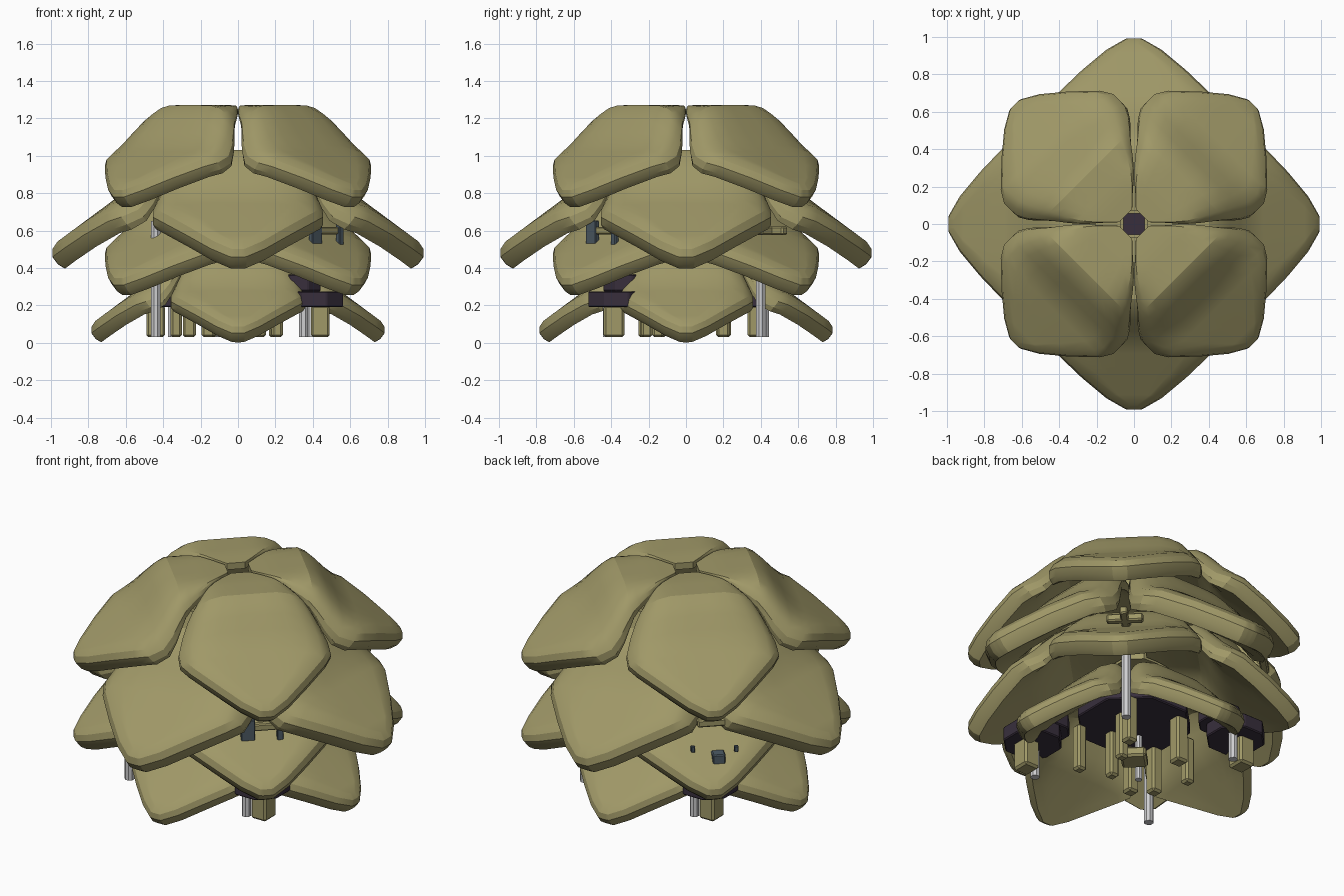
import bpy, bmesh, math
from mathutils import Vector

if "Cube" in bpy.data.objects:
    bpy.data.objects.remove(bpy.data.objects["Cube"])


def material(name, rgb):
    m = bpy.data.materials.new(name)
    m.diffuse_color = (*rgb, 1)
    m.use_nodes = True
    m.node_tree.nodes["Principled BSDF"].inputs["Base Color"].default_value = m.diffuse_color
    return m


OLIVE = material("olive", (0.35, 0.315, 0.137))
DARK = material("dark_plum", (0.040, 0.028, 0.046))
GREY = material("light_grey", (0.62, 0.62, 0.63))
SLATE = material("slate_blue", (0.075, 0.105, 0.13))


def finish(name, bm, mat, loc=(0, 0, 0), rot=0.0, scale=(1, 1, 1)):
    bmesh.ops.recalc_face_normals(bm, faces=bm.faces)
    me = bpy.data.meshes.new(name)
    bm.to_mesh(me)
    bm.free()
    me.materials.append(mat)
    return place(name, me, loc, rot, scale)


def place(name, me, loc, rot=0.0, scale=(1, 1, 1)):
    ob = bpy.data.objects.new(name, me)
    bpy.context.collection.objects.link(ob)
    ob.location = loc
    ob.rotation_euler = (0, 0, rot)
    ob.scale = scale
    return ob


def box(name, mat, centre, size, rot=0.0, bevel=0.012):
    bm = bmesh.new()
    bmesh.ops.create_cube(bm, size=1)
    bmesh.ops.scale(bm, vec=size, verts=bm.verts)
    if bevel:
        bmesh.ops.bevel(bm, geom=bm.edges[:], offset=bevel, segments=1, affect='EDGES')
    return finish(name, bm, mat, centre, rot)


def prism(name, mat, x, y, z0, z1, r, sides=8, bevel=0.0):
    bm = bmesh.new()
    bmesh.ops.create_cone(bm, cap_ends=True, segments=sides, radius1=r, radius2=r, depth=z1 - z0)
    if bevel:
        bmesh.ops.bevel(bm, geom=bm.edges[:], offset=bevel, segments=1, affect='EDGES')
    return finish(name, bm, mat, (x, y, (z0 + z1) / 2), math.pi / 8)


# ---- leaf plate: radial profile (distance, height) and half widths (distance, width)
PROFILE = [(0.07, -0.01), (0.2, 0.0), (0.4, 0.0), (0.45, -0.028), (0.51, -0.092), (0.57, -0.168),
           (0.64, -0.248), (0.96, -0.485)]
WIDTHS = [(0.07, 0.055), (0.14, 0.125), (0.2, 0.18), (0.25, 0.216), (0.3, 0.246), (0.35, 0.273),
          (0.4, 0.298), (0.45, 0.325), (0.51, 0.355), (0.57, 0.382), (0.64, 0.385), (0.69, 0.355),
          (0.81, 0.23), (0.915, 0.105), (0.965, 0.025)]
COLS = [-1, -0.8, -0.55, -0.2, 0.2, 0.55, 0.8, 1]


def ramp(d, a, b):
    return min(1, max(0, (d - a) / (b - a)))


def height(d, lat):
    for (a, za), (b, zb) in zip(PROFILE, PROFILE[1:]):
        if d <= b:
            break
    side = max(0, abs(lat) - 0.15)
    return za + (zb - za) * (d - a) / (b - a) - 2.2 * side ** 2 * (1 - 0.8 * ramp(d, 0.45, 0.68))


def point(d, lat, depth):
    # point at some depth below the top surface
    k = ramp(d, 0.12, 0.5)
    return Vector((d - 0.6 * depth * ramp(d, 0.35, 0.6), lat, height(d, lat) - 0.8 * depth * (0.4 + 0.6 * k)))


def leaf_mesh():
    bm = bmesh.new()
    n, m = len(WIDTHS), len(COLS)
    plan = [[(d, w * c) for c in COLS] for d, w in WIDTHS]
    border = [(0, j) for j in range(m)] + [(i, m - 1) for i in range(1, n)]
    border += [(n - 1, j) for j in range(m - 2, -1, -1)] + [(i, 0) for i in range(n - 2, 0, -1)]
    grids = []
    for depth in (0.0, 0.14):
        g = [[bm.verts.new(point(d, l, depth)) for d, l in row] for row in plan]
        for i in range(n - 1):
            for j in range(m - 1):
                bm.faces.new((g[i][j], g[i + 1][j], g[i + 1][j + 1], g[i][j + 1]))
        grids.append(g)
    rings = [[grids[0][i][j] for i, j in border]]
    outline = [Vector(plan[i][j]) for i, j in border]
    # chunky bevelled rim
    for out, depth in ((0.045, 0.016), (0.072, 0.05), (0.072, 0.10), (0.055, 0.14)):
        ring = []
        for q, p in enumerate(outline):
            t = (outline[(q + 1) % len(outline)] - p).normalized() + (p - outline[q - 1]).normalized()
            nrm = Vector((-t.y, t.x)).normalized()
            if nrm.dot(p - Vector((0.55, 0))) < 0:
                nrm = -nrm
            k = ramp(p.x, 0.12, 0.5) * out
            ring.append(bm.verts.new(point(p.x + 0.8 * k * nrm.x, p.y + k * nrm.y, depth)))
        rings.append(ring)
    rings.append([grids[1][i][j] for i, j in border])
    for a, b in zip(rings, rings[1:]):
        for q in range(len(a)):
            r = (q + 1) % len(a)
            bm.faces.new((a[q], a[r], b[r], b[q]))
    return bm


# ---- four tiers of leaves: name, top height, spread, height scale, turn
leaf = None
TIERS = [("top_leaf", 1.27, 0.91, 0.86, 45), ("upper_leaf", 1.03, 1.0, 1.0, 0),
         ("lower_leaf", 0.80, 0.91, 0.86, 45), ("bottom_leaf", 0.503, 0.79, 0.79, 0)]
for name, top, s, h, turn in TIERS:
    for q in range(4):
        a = math.radians(turn + 90 * q)
        if leaf is None:
            ob = finish(name, leaf_mesh(), OLIVE, (0, 0, top), a, (s, s, h))
            leaf = ob.data
            bpy.context.view_layer.objects.active = ob
            ob.select_set(True)
            bpy.ops.object.shade_smooth_by_angle(angle=math.radians(25))
            ob.select_set(False)
        else:
            place(name, leaf, (0, 0, top), a, (s, s, h))

# ---- dark decks: one in the middle, two at opposite corners
prism("middle_deck", DARK, 0, 0, 0.30, 0.37, 0.32, 8, 0.006)
for s in (1, -1):
    prism("corner_deck", DARK, 0.41 * s, -0.37 * s, 0.19, 0.275, 0.165, 8, 0.006)
    prism("corner_deck_top", DARK, 0.33 * s, -0.33 * s, 0.275, 0.365, 0.12, 8, 0.006)
    box("corner_foot", OLIVE, (0.44 * s, -0.385 * s, 0.115), (0.10, 0.11, 0.17))
    prism("corner_short_post", GREY, 0.35 * s, -0.42 * s, 0.03, 0.2, 0.026)

# ---- grey posts at the other corners
prism("tall_post", GREY, 0.39, 0.40, 0.03, 0.63, 0.027)
prism("tall_post", GREY, -0.44, -0.40, 0.03, 0.65, 0.027)
prism("short_post", GREY, -0.10, -0.08, 0.03, 0.3, 0.02)

# ---- olive bars hanging under the middle deck
for x, y, w in ((0.2, 0.2, 0.07), (0.21, -0.21, 0.06), (-0.26, -0.14, 0.07), (-0.15, 0.2, 0.08),
                (-0.33, 0.06, 0.06), (0.12, 0.04, 0.06), (-0.16, -0.22, 0.07), (0.03, -0.15, 0.06)):
    box("hanging_bar", OLIVE, (x, y, 0.17), (w, w, 0.28))
box("middle_foot", OLIVE, (0, 0, 0.10), (0.14, 0.14, 0.06), math.pi / 4)

# ---- small fittings resting between the leaves
box("slate_plate", SLATE, (0.415, -0.50, 0.59), (0.075, 0.03, 0.125), math.pi / 4, 0.004)
box("slate_plate", SLATE, (0.545, -0.38, 0.59), (0.035, 0.03, 0.135), math.pi / 4, 0.004)
box("plate_rod", OLIVE, (0.47, -0.43, 0.60), (0.2, 0.04, 0.04), math.pi / 4, 0.006)
box("slate_block", SLATE, (-0.565, 0.50, 0.45), (0.07, 0.07, 0.09), math.pi / 4, 0.006)
for x, y in ((-0.445, 0.57), (-0.635, 0.43)):
    box("slate_stud", SLATE, (x, y, 0.51), (0.022, 0.022, 0.035), math.pi / 4, 0.003)
box("back_rod", OLIVE, (-0.54, 0.46, 0.66), (0.24, 0.045, 0.045), math.pi / 4, 0.008)
for s in (-1, 1):
    box("cross_rod", OLIVE, (0.45, 0.46, 0.60), (0.2, 0.045, 0.045), s * math.pi / 4, 0.008)
